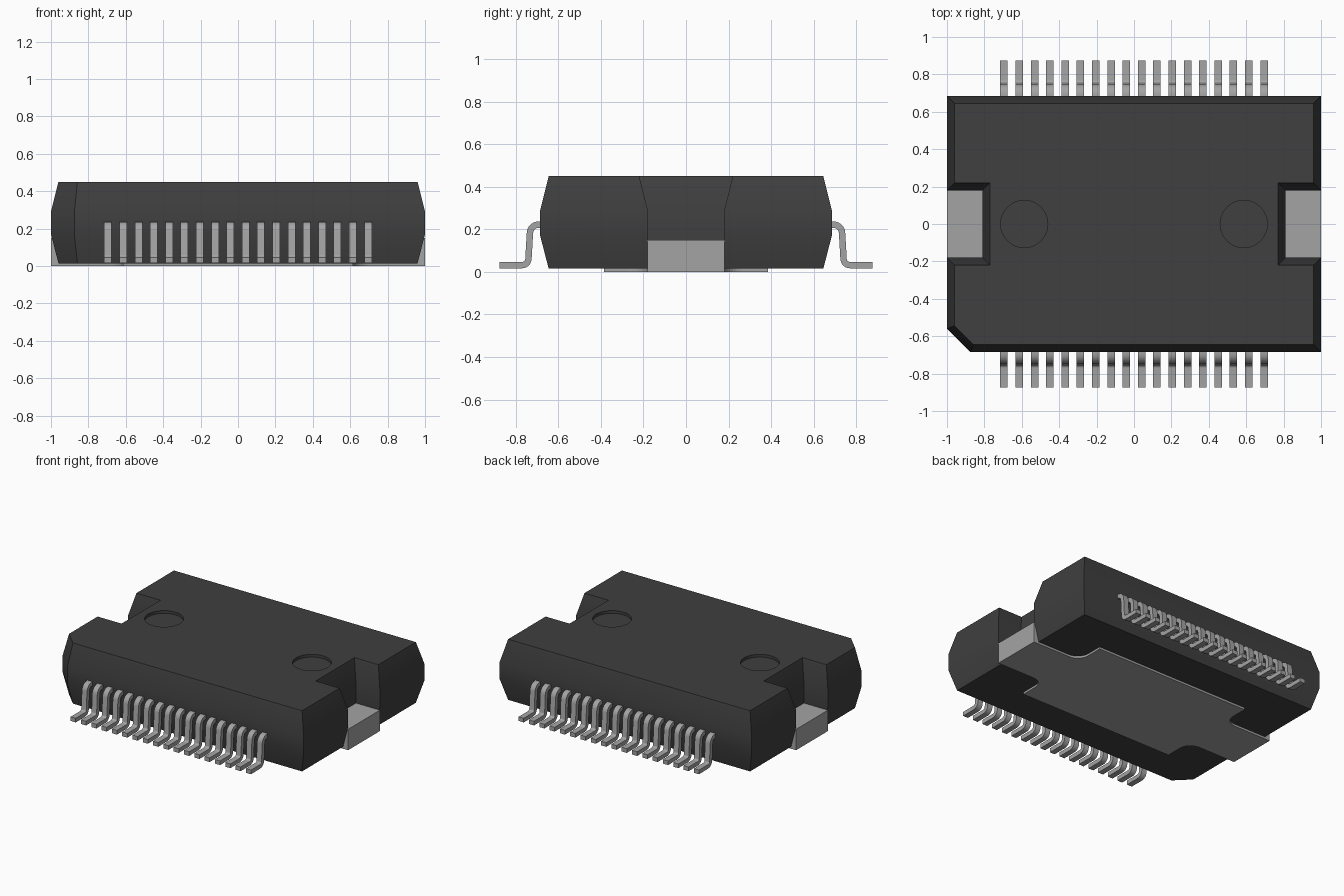
import bpy, bmesh, math
from mathutils import Vector

if "Cube" in bpy.data.objects:
    bpy.data.objects.remove(bpy.data.objects["Cube"], do_unlink=True)


def material(name, value):
    m = bpy.data.materials.new(name)
    m.use_nodes = True
    color = (value, value, value, 1)
    m.diffuse_color = color
    m.node_tree.nodes["Principled BSDF"].inputs["Base Color"].default_value = color
    return m


PLASTIC = material("dark plastic", 0.05)
METAL = material("tinned metal", 0.37)


def loft(name, rings, mat):
    """Closed solid through a stack of equal-length rings of 3D points."""
    bm = bmesh.new()
    loops = [[bm.verts.new(p) for p in ring] for ring in rings]
    n = len(loops[0])
    for a, b in zip(loops, loops[1:]):
        for i in range(n):
            j = (i + 1) % n
            bm.faces.new((a[i], a[j], b[j], b[i]))
    bm.faces.new(loops[0][::-1])
    bm.faces.new(loops[-1])
    bmesh.ops.recalc_face_normals(bm, faces=bm.faces)
    mesh = bpy.data.meshes.new(name)
    bm.to_mesh(mesh)
    bm.free()
    mesh.materials.append(mat)
    obj = bpy.data.objects.new(name, mesh)
    bpy.context.collection.objects.link(obj)
    return obj


def select(obj):
    bpy.ops.object.select_all(action='DESELECT')
    obj.select_set(True)
    bpy.context.view_layer.objects.active = obj


def smooth(obj):
    select(obj)
    bpy.ops.object.shade_smooth_by_angle(angle=math.radians(30))


# Package body: drafted outline with side notches and one cut corner
def body_ring(z, inset, notch_half, notch_x):
    x, y, h, n = 1 - inset, 0.685 - inset, notch_half, notch_x
    cut = 0.125 - inset * 0.59
    pts = [(-x + cut, -y), (x, -y), (x, -h), (n, -h), (n, h), (x, h),
           (x, y), (-x, y), (-x, h), (-n, h), (-n, -h), (-x, -h), (-x, -y + cut)]
    return [(px, py, z) for px, py in pts]


body = loft("package_body", [
    body_ring(0.015, 0.04, 0.18, 0.81),
    body_ring(0.17, 0.0, 0.18, 0.81),
    body_ring(0.29, 0.0, 0.18, 0.81),
    body_ring(0.45, 0.04, 0.22, 0.77)], PLASTIC)

# Shallow round mould marks sunk into the top
for x in (-0.587, 0.587):
    bpy.ops.mesh.primitive_cylinder_add(vertices=48, radius=0.126, depth=0.1,
                                        location=(x, 0, 0.48))
    cutter = bpy.context.object
    cutter.name = "mould_mark_cutter"
    cutter.hide_render = True
    cutter.data.materials.append(PLASTIC)
    mod = body.modifiers.new("mould_mark", 'BOOLEAN')
    mod.operation = 'DIFFERENCE'
    mod.object = cutter
    select(body)
    bpy.ops.object.modifier_apply(modifier=mod.name)
    bpy.data.objects.remove(cutter, do_unlink=True)
smooth(body)

# Heat spreader plate: cross shape with filleted inner corners
R, PX, PY, TAB = 0.09, 0.615, 0.385, 0.18
quarter = [(1.0, TAB)]
for i in range(9):
    a = math.radians(270 - i * 90 / 8)
    quarter.append((PX + R + R * math.cos(a), TAB + R + R * math.sin(a)))
quarter.append((PX, PY))
half = quarter + [(-x, y) for x, y in reversed(quarter)]
outline = half + [(-x, -y) for x, y in half]
loft("heat_spreader", [[(x, y, z) for x, y in outline] for z in (0.0, 0.02)], METAL)

# Raised spreader tabs filling the bottom of each notch
for side, name in ((1, "left_spreader_tab"), (-1, "right_spreader_tab")):
    tab = [(side * x, y) for x, y in ((0.78, -TAB), (1, -TAB), (1, TAB), (0.78, TAB))]
    loft(name, [[(x, y, z) for x, y in tab] for z in (0.0, 0.15)], METAL)


# Gull-wing leads: a bent strip of constant thickness
def arc(cy, cz, r, start, end, steps=6):
    return [(cy + r * math.cos(math.radians(start + (end - start) * i / steps)),
             cz + r * math.sin(math.radians(start + (end - start) * i / steps)))
            for i in range(steps + 1)]


T, W, COUNT, PITCH = 0.03, 0.04, 18, 0.0818
path = ([(0.62, 0.222)] + arc(0.693, 0.182, 0.04, 90, 4)
        + arc(0.77, 0.062, 0.03, 184, 270) + [(0.875, 0.032)])
path = [Vector(p) for p in path]
upper, lower = [], []
for i, p in enumerate(path):
    d = (path[min(i + 1, len(path) - 1)] - path[max(i - 1, 0)]).normalized()
    normal = Vector((-d.y, d.x)) * T / 2
    upper.append(p + normal)
    lower.append(p - normal)
strip = upper + lower[::-1]

for side, label in ((-1, "front"), (1, "back")):
    for k in range(COUNT):
        cx = (k - (COUNT - 1) / 2) * PITCH
        lead = loft(f"{label}_lead_{k + 1}",
                    [[(cx + s * W / 2, side * p.x, p.y) for p in strip] for s in (-1, 1)],
                    METAL)
        smooth(lead)
